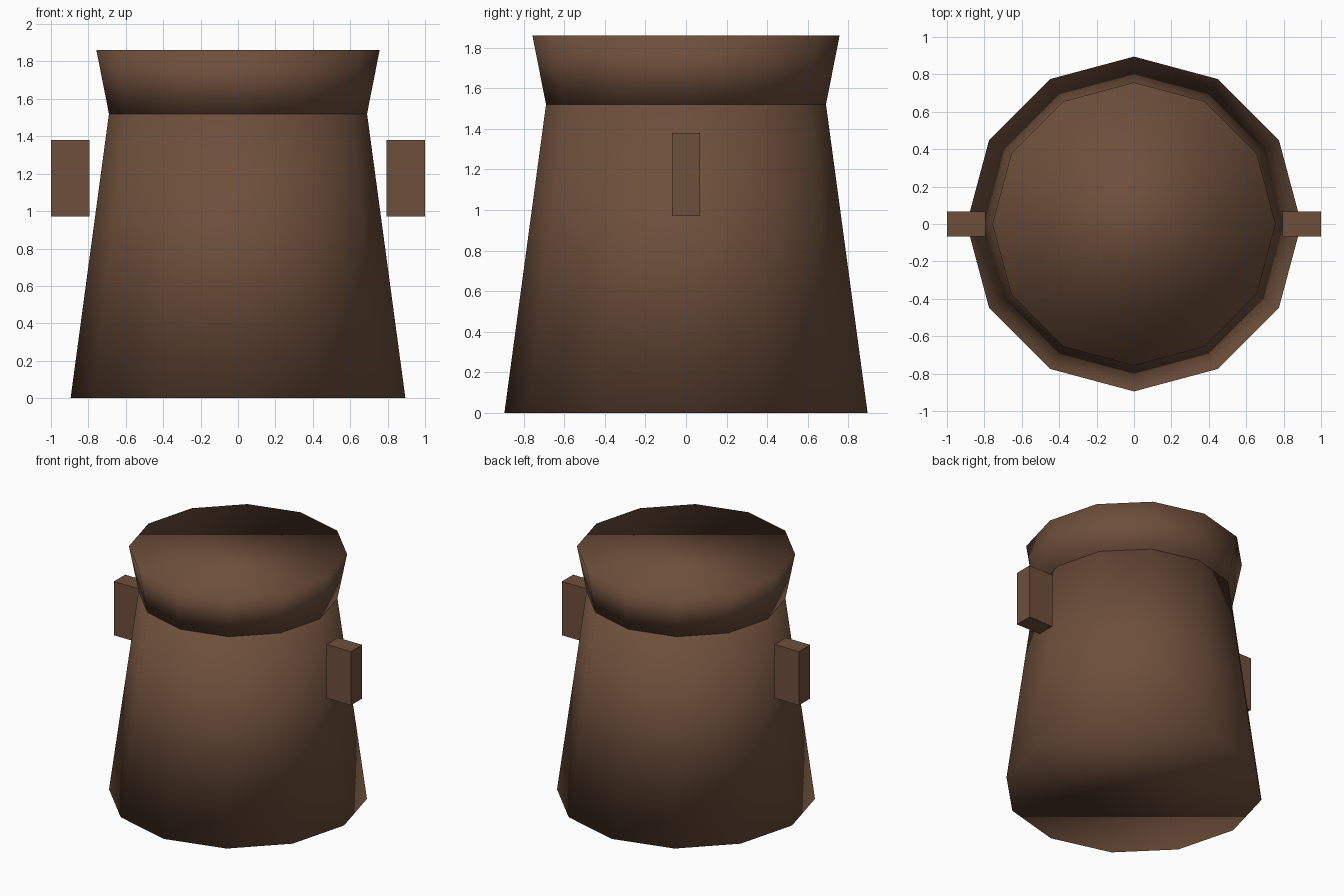
import bpy

if "Cube" in bpy.data.objects:
    bpy.data.objects.remove(bpy.data.objects["Cube"])

brown = bpy.data.materials.new("leather_brown")
brown.diffuse_color = (0.155, 0.078, 0.044, 1)
brown.use_nodes = True
brown.node_tree.nodes["Principled BSDF"].inputs["Base Color"].default_value = brown.diffuse_color


def finish(name, smooth):
    ob = bpy.context.object
    ob.name = name
    ob.data.materials.append(brown)
    for poly in ob.data.polygons:
        poly.use_smooth = smooth
    return ob


def tapered_drum(name, r_low, r_high, z_low, z_high):
    """Closed twelve-sided drum, smooth shaded all over."""
    bpy.ops.mesh.primitive_cone_add(
        vertices=12, radius1=r_low, radius2=r_high, depth=z_high - z_low,
        location=(0, 0, (z_low + z_high) / 2))
    return finish(name, True)


# Sack body, narrowing upwards, and the flared collar on top
tapered_drum("body", 0.895, 0.69, 0.0, 1.52)
tapered_drum("collar", 0.69, 0.757, 1.52, 1.86)

# Block handles on both sides, standing just clear of the body
for side, label in ((-1, "left"), (1, "right")):
    bpy.ops.mesh.primitive_cube_add(size=1, location=(side * 0.897, 0, 1.175))
    bpy.context.object.scale = (0.206, 0.136, 0.41)
    finish(label + "_handle", False)
